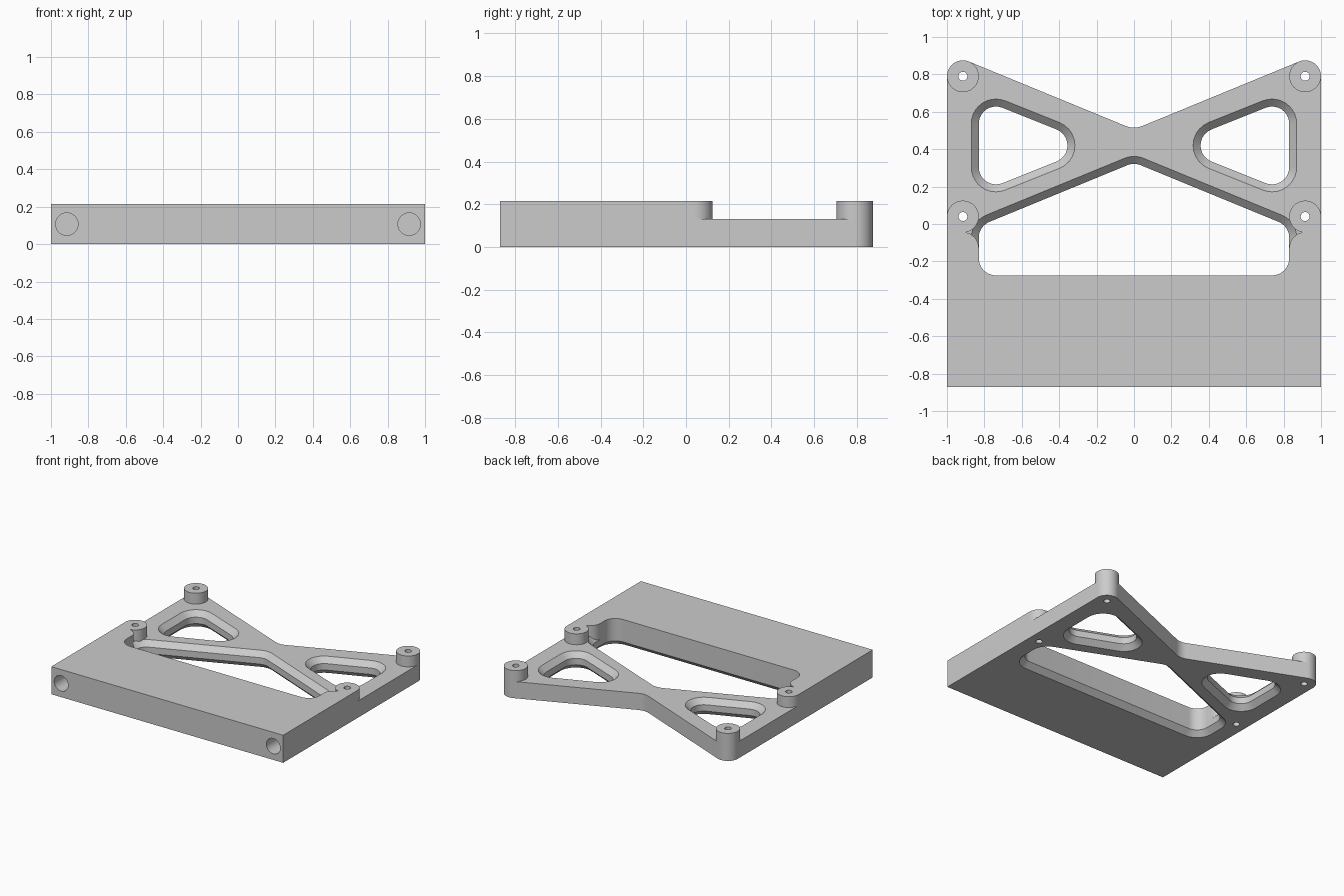
import bpy, bmesh, math
from mathutils import Vector, Matrix

if "Cube" in bpy.data.objects:
    bpy.data.objects.remove(bpy.data.objects["Cube"])

LOW, HIGH = 0.13, 0.215          # thin frame height, full height
BOSS_X, BOSS_R = 0.915, 0.085
BOSS_YS = (0.04, 0.79)

grey = bpy.data.materials.new("plain grey")
grey.diffuse_color = (0.6, 0.6, 0.6, 1)
grey.use_nodes = True
grey.node_tree.nodes["Principled BSDF"].inputs["Base Color"].default_value = grey.diffuse_color


def arc(cx, cy, r, a0, a1, n):
    return [(cx + r * math.cos(math.radians(a0 + (a1 - a0) * i / n)),
             cy + r * math.sin(math.radians(a0 + (a1 - a0) * i / n))) for i in range(n + 1)]


def rounded(corners, radius, offset=0.0, n=10):
    """Counter-clockwise convex polygon with rounded corners, grown by offset."""
    pts = []
    for i, c in enumerate(corners):
        p, a, b = Vector(c), Vector(corners[i - 1]), Vector(corners[(i + 1) % len(corners)])
        u, v = (a - p).normalized(), (b - p).normalized()
        centre = p + (u + v).normalized() * radius / math.sin(u.angle(v) / 2)
        start = math.degrees(math.atan2(u.x, -u.y))   # outward normal of incoming edge
        turn = 180 - math.degrees(u.angle(v))
        pts += arc(centre.x, centre.y, radius + offset, start, start + turn, n)
    return pts


def loft(name, layers):
    """Solid through stacked outlines: [(z, points), ...]."""
    bm = bmesh.new()
    rings = [[bm.verts.new((x, y, z)) for x, y in pts] for z, pts in layers]
    bm.faces.new(rings[0][::-1])
    bm.faces.new(rings[-1])
    for lo, hi in zip(rings, rings[1:]):
        for i in range(len(lo)):
            j = (i + 1) % len(lo)
            bm.faces.new((lo[i], lo[j], hi[j], hi[i]))
    bmesh.ops.recalc_face_normals(bm, faces=bm.faces)
    me = bpy.data.meshes.new(name)
    bm.to_mesh(me)
    bm.free()
    me.materials.append(grey)
    ob = bpy.data.objects.new(name, me)
    bpy.context.collection.objects.link(ob)
    return ob


def cut(ob, cutters):
    bpy.context.view_layer.objects.active = ob
    for c in cutters:
        m = ob.modifiers.new("cut", 'BOOLEAN')
        m.operation, m.solver, m.object = 'DIFFERENCE', 'EXACT', c
        bpy.ops.object.modifier_apply(modifier=m.name)


def mirrored(pts):
    return [(-x, y) for x, y in reversed(pts)]


def opening(name, corners):
    """Cutter with 45 degree chamfers on the upper and lower rims."""
    steps = ((-0.01, 0.05), (0.04, 0), (0.09, 0), (0.14, 0.05))
    return loft(name, [(z, rounded(corners, 0.092, o)) for z, o in steps])


# Thin frame covering the whole footprint, with the V-shaped back edge
half = [(1, -0.872)] + arc(BOSS_X, 0.79, BOSS_R, 0, 112.5, 15)
notch = arc(0, 0.63, 0.115, -67.5, -112.5, 6)
frame = loft("frame", [(z, half + notch + mirrored(half)) for z in (0, LOW)])

# Raised front block, running into the two middle bosses
slot = [(-0.83, -0.275), (0.83, -0.275), (0.83, -0.012), (0, 0.329), (-0.83, -0.012)]
slot_front = [p for p in rounded(slot, 0.092) if p[1] < -0.13]
side = ([(1, -0.872)] + arc(BOSS_X, 0.04, BOSS_R, 0, 260, 36)
        + [(0.875, -0.053), (0.85, -0.073), (0.835, -0.098), (0.83, -0.125)])
block_outline = side + slot_front[::-1] + mirrored(side)
block = loft("front_block", [(z, block_outline) for z in (0.09, HIGH)])

# Rear mounting bosses
bosses = [loft("rear_boss", [(z, arc(s * BOSS_X, 0.79, BOSS_R, 0, 352.5, 47)) for z in (LOW, HIGH)])
          for s in (-1, 1)]

# Cutters: slot, triangular windows, screw holes, front bores
window = [(0.20, 0.42), (0.83, 0.168), (0.83, 0.672)]
openings = [opening("slot_cutter", slot), opening("window_cutter", window),
            opening("window_cutter", mirrored(window))]
screws = [loft("screw_cutter", [(z, arc(s * BOSS_X, y, 0.024, 0, 345, 23)) for z in (-0.1, 0.3)])
          for s in (-1, 1) for y in BOSS_YS]
bores = []
for s in (-1, 1):
    bore = loft("bore_cutter", [(z, arc(0, 0, 0.06, 0, 350, 35)) for z in (-0.05, 0.5)])
    bore.data.transform(Matrix.Translation((s * BOSS_X, -0.872, 0.107)) @ Matrix.Rotation(-math.pi / 2, 4, 'X'))
    bores.append(bore)

bpy.context.view_layer.update()
cut(frame, openings + screws + bores)
cut(block, [screws[0], screws[2]] + bores)
cut(bosses[0], [screws[1]])
cut(bosses[1], [screws[3]])
for c in openings + screws + bores:
    bpy.data.objects.remove(c)

# Smooth rounded walls, crisp edges
bpy.ops.object.select_all(action='DESELECT')
for ob in [frame, block] + bosses:
    ob.select_set(True)
bpy.context.view_layer.objects.active = frame
bpy.ops.object.shade_smooth_by_angle(angle=math.radians(30))
